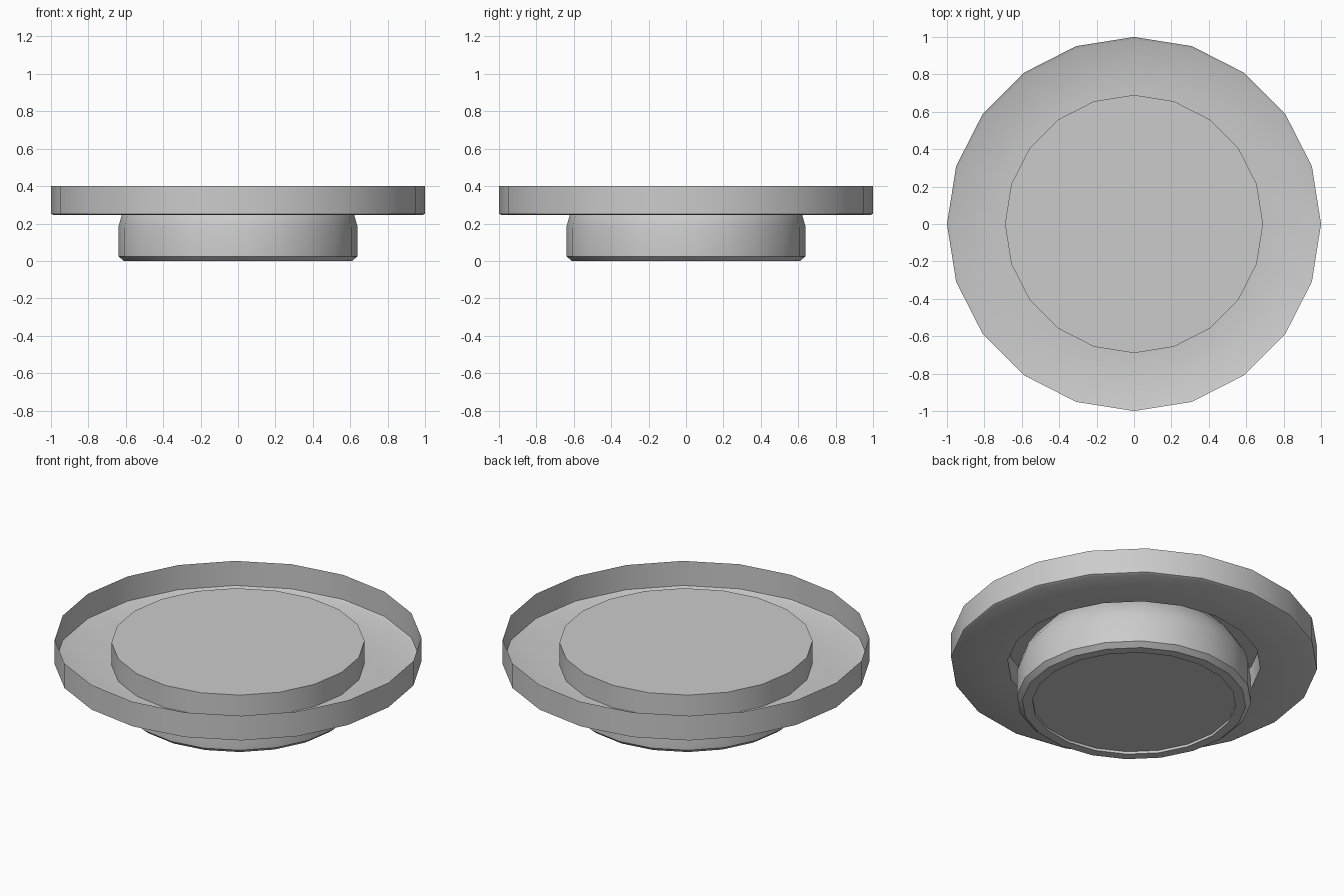
import bpy, bmesh, math

if "Cube" in bpy.data.objects:
    bpy.data.objects.remove(bpy.data.objects["Cube"])

SIDES = 20


def lathe(name, profile):
    """Revolve (radius, z) points around z; radius 0 closes a cap."""
    bm = bmesh.new()
    rings = []
    for r, z in profile:
        if r == 0:
            continue
        rings.append([bm.verts.new((r * math.cos(2 * math.pi * i / SIDES),
                                    r * math.sin(2 * math.pi * i / SIDES), z))
                      for i in range(SIDES)])
    for a, b in zip(rings, rings[1:]):
        for i in range(SIDES):
            j = (i + 1) % SIDES
            bm.faces.new((a[i], a[j], b[j], b[i]))
    if profile[0][0] == 0:
        bm.faces.new(rings[0][::-1])
    if profile[-1][0] == 0:
        bm.faces.new(rings[-1])
    mesh = bpy.data.meshes.new(name)
    bm.to_mesh(mesh)
    bm.free()
    obj = bpy.data.objects.new(name, mesh)
    bpy.context.collection.objects.link(obj)
    bpy.ops.object.select_all(action='DESELECT')
    obj.select_set(True)
    bpy.context.view_layer.objects.active = obj
    bpy.ops.object.shade_smooth_by_angle(angle=math.radians(30))
    return obj


# Base: recessed underside, chamfered foot, shoulder curving in under the cap
lathe("base", [(0, 0.015), (0.555, 0.015), (0.555, 0.0), (0.61, 0.0),
               (0.64, 0.025), (0.64, 0.18), (0.62, 0.25), (0.575, 0.32),
               (0.52, 0.38)])

# Tray: raised centre disc, flat floor with chamfered edge, thin upright rim
lathe("tray", [(1.0, 0.40), (1.0, 0.252), (0.985, 0.245), (0.69, 0.245),
               (0.69, 0.38), (0, 0.38)])
